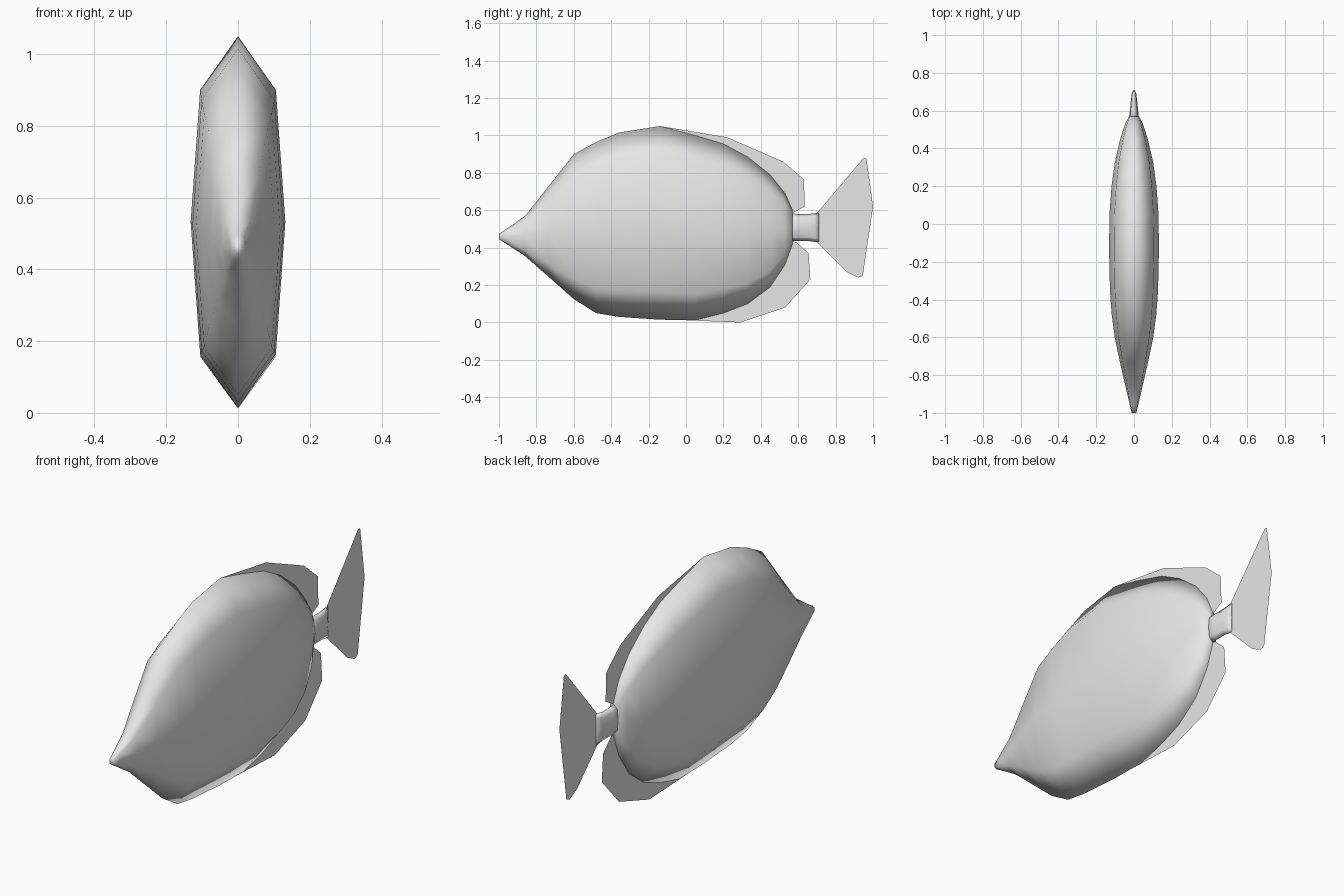
import bpy
import bmesh

if "Cube" in bpy.data.objects:
    bpy.data.objects.remove(bpy.data.objects["Cube"], do_unlink=True)

# One plain grey for the whole fish
grey = bpy.data.materials.new("light_grey")
grey.use_nodes = True
colour = (0.8, 0.8, 0.8, 1)
grey.diffuse_color = colour
grey.node_tree.nodes["Principled BSDF"].inputs["Base Color"].default_value = colour


def finish(name, bm):
    """Turn a bmesh into a smooth-shaded grey object."""
    bmesh.ops.recalc_face_normals(bm, faces=bm.faces[:])
    for face in bm.faces:
        face.smooth = True
    mesh = bpy.data.meshes.new(name)
    bm.to_mesh(mesh)
    bm.free()
    mesh.materials.append(grey)
    obj = bpy.data.objects.new(name, mesh)
    bpy.context.collection.objects.link(obj)
    return obj


def loft(name, stations, shoulder_width=0.8, shoulder_height=0.71):
    """Eight-sided body from (y, top, bottom, half width) stations."""
    bm = bmesh.new()
    rings = []
    for y, top, bottom, half in stations:
        mid, rise = (top + bottom) / 2, (top - bottom) / 2
        side, shoulder = half * shoulder_width, rise * shoulder_height
        section = [(0, rise), (side, shoulder), (half, 0), (side, -shoulder),
                   (0, -rise), (-side, -shoulder), (-half, 0), (-side, shoulder)]
        rings.append([bm.verts.new((x, y, mid + z)) for x, z in section])
    for a, b in zip(rings, rings[1:]):
        for i in range(len(a)):
            j = (i + 1) % len(a)
            bm.faces.new((a[i], a[j], b[j], b[i]))
    bm.faces.new(rings[0])
    bm.faces.new(rings[-1])
    return finish(name, bm)


def fin(name, outer, inner):
    """Flat fin on the centre plane, a strip from its root to its edge."""
    bm = bmesh.new()
    edge = [bm.verts.new((0, y, z)) for y, z in outer]
    root = [bm.verts.new((0, y, z)) for y, z in inner]
    for i in range(len(edge) - 1):
        bm.faces.new((edge[i], edge[i + 1], root[i + 1], root[i]))
    return finish(name, bm)


# Body, from the pointed snout to the blunt rear
loft("body", [
    (-1.0, 0.475, 0.445, 0.012),
    (-0.96, 0.5, 0.42, 0.022),
    (-0.86, 0.57, 0.355, 0.045),
    (-0.73, 0.735, 0.24, 0.075),
    (-0.6, 0.9, 0.125, 0.102),
    (-0.48, 0.965, 0.05, 0.118),
    (-0.36, 1.015, 0.03, 0.127),
    (-0.14, 1.05, 0.015, 0.132),
    (0.05, 1.0, 0.012, 0.13),
    (0.2, 0.955, 0.05, 0.119),
    (0.33, 0.885, 0.1, 0.101),
    (0.45, 0.79, 0.19, 0.073),
    (0.53, 0.69, 0.31, 0.047),
    (0.57, 0.6, 0.42, 0.026),
])

# Narrow stalk that carries the tail, tapering to a vertical edge
loft("tail_stalk", [
    (0.54, 0.585, 0.435, 0.026),
    (0.6, 0.58, 0.435, 0.022),
    (0.66, 0.58, 0.435, 0.016),
    (0.69, 0.585, 0.43, 0.012),
    (0.71, 0.585, 0.43, 0.002),
])

# Back, belly and tail fins
fin("dorsal_fin",
    [(-0.14, 1.05), (0.22, 0.99), (0.52, 0.86), (0.63, 0.765),
     (0.635, 0.62), (0.58, 0.59)],
    [(-0.14, 1.0), (0.15, 0.92), (0.35, 0.8), (0.45, 0.7),
     (0.5, 0.62), (0.52, 0.58)])
fin("anal_fin",
    [(0.0, 0.012), (0.29, 0.0), (0.53, 0.08), (0.665, 0.23),
     (0.655, 0.37), (0.59, 0.43)],
    [(0.0, 0.06), (0.25, 0.13), (0.4, 0.22), (0.47, 0.32),
     (0.5, 0.4), (0.52, 0.44)])
fin("tail_fin",
    [(0.7, 0.585), (0.95, 0.88), (0.965, 0.875), (1.0, 0.62),
     (0.945, 0.25), (0.92, 0.24), (0.86, 0.27), (0.7, 0.43)],
    [(0.69, 0.58), (0.7, 0.575), (0.705, 0.56), (0.71, 0.52),
     (0.71, 0.48), (0.705, 0.46), (0.7, 0.445), (0.69, 0.43)])
